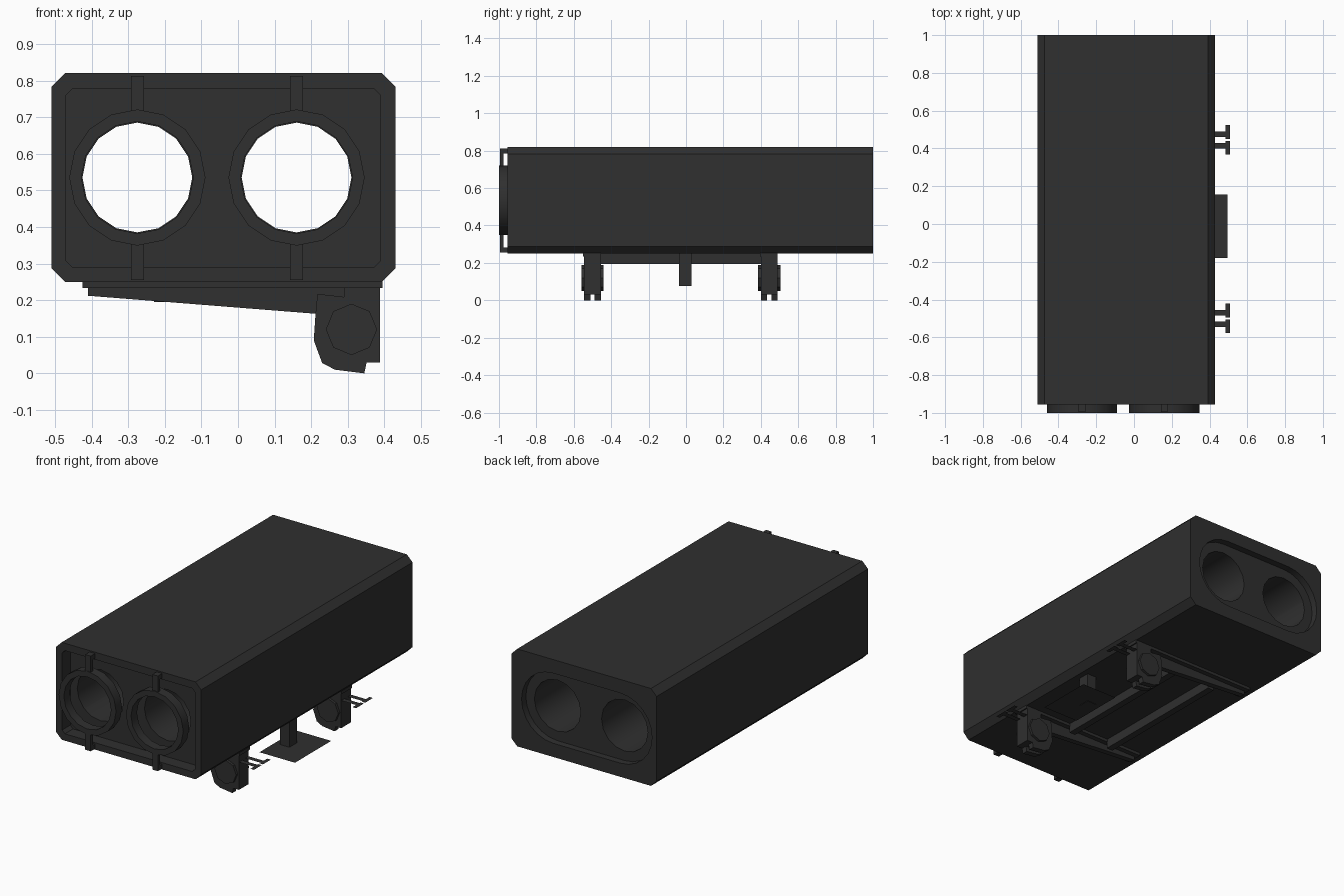
import bpy, bmesh, math

if "Cube" in bpy.data.objects:
    bpy.data.objects.remove(bpy.data.objects["Cube"])

mat = bpy.data.materials.new("matte_black")
mat.diffuse_color = (0.029, 0.029, 0.029, 1)
mat.use_nodes = True
mat.node_tree.nodes["Principled BSDF"].inputs["Base Color"].default_value = mat.diffuse_color


def finish(name, bm, smooth=False, fix=True):
    if fix:
        bmesh.ops.recalc_face_normals(bm, faces=bm.faces)
    me = bpy.data.meshes.new(name)
    bm.to_mesh(me)
    bm.free()
    me.materials.append(mat)
    ob = bpy.data.objects.new(name, me)
    bpy.context.collection.objects.link(ob)
    if smooth:
        smooth_sides(ob)
    return ob


def smooth_sides(ob):
    bpy.ops.object.select_all(action='DESELECT')
    ob.select_set(True)
    bpy.context.view_layer.objects.active = ob
    bpy.ops.object.shade_smooth_by_angle(angle=math.radians(30))


def prism(name, pts, y0, y1):
    """Extrude an (x, z) outline along y."""
    bm = bmesh.new()
    a = [bm.verts.new((x, y0, z)) for x, z in pts]
    b = [bm.verts.new((x, y1, z)) for x, z in pts]
    n = len(pts)
    bm.faces.new(a)
    bm.faces.new(b[::-1])
    for i in range(n):
        bm.faces.new((a[i], b[i], b[(i + 1) % n], a[(i + 1) % n]))
    return finish(name, bm)


def box(name, x0, x1, y0, y1, z0, z1):
    return prism(name, [(x0, z0), (x1, z0), (x1, z1), (x0, z1)], y0, y1)


def circle(cx, cz, r, n, start=0.0):
    return [(cx + r * math.cos(start + 2 * math.pi * i / n),
             cz + r * math.sin(start + 2 * math.pi * i / n)) for i in range(n)]


def chamfered(x0, x1, z0, z1, c):
    return [(x0 + c, z0), (x1 - c, z0), (x1, z0 + c), (x1, z1 - c),
            (x1 - c, z1), (x0 + c, z1), (x0, z1 - c), (x0, z0 + c)]


def sheet(name, outlines, z):
    """Flat one-sided sheet facing up, from (x, y) rectangles."""
    bm = bmesh.new()
    for x0, x1, y0, y1 in outlines:
        bm.faces.new([bm.verts.new((x, y, z)) for x, y in
                      ((x0, y0), (x1, y0), (x1, y1), (x0, y1))])
    return finish(name, bm, fix=False)


def cut(ob, cutters):
    for c in cutters:
        c.hide_render = True
        m = ob.modifiers.new("cut", 'BOOLEAN')
        m.operation, m.solver, m.object = 'DIFFERENCE', 'EXACT', c
    dg = bpy.context.evaluated_depsgraph_get()
    me = bpy.data.meshes.new_from_object(ob.evaluated_get(dg))
    ob.modifiers.clear()
    ob.data = me
    for c in cutters:
        bpy.data.objects.remove(c)


CX = (-0.275, 0.16)
CZ = 0.535

# Housing with front recess, two through bores and a pill-shaped rear recess
body = prism("housing", chamfered(-0.51, 0.43, 0.25, 0.82, 0.037), -0.955, 1.0)
pill = ([(CX[1] + 0.205 * math.cos(t), CZ + 0.205 * math.sin(t))
         for t in [math.radians(-90 + 15 * i) for i in range(13)]] +
        [(CX[0] + 0.205 * math.cos(t), CZ + 0.205 * math.sin(t))
         for t in [math.radians(90 + 15 * i) for i in range(13)]])
cut(body, [prism("cut_front", chamfered(-0.47, 0.39, 0.29, 0.777, 0.018), -1.2, -0.88),
           prism("cut_rear", pill, 0.96, 1.2)] +
    [prism("cut_bore", circle(cx, CZ, 0.15, 16), -1.2, 1.2) for cx in CX])
smooth_sides(body)

# Front lens rings held by small clips above and below
for cx, side in zip(CX, ("left", "right")):
    bm = bmesh.new()
    loops = [[bm.verts.new((x, y, z)) for x, z in circle(cx, CZ, r, 16)]
             for r, y in ((0.186, -1.0), (0.186, -0.945), (0.153, -0.945), (0.153, -1.0))]
    for k in range(4):
        p, q = loops[k], loops[(k + 1) % 4]
        for i in range(16):
            j = (i + 1) % 16
            bm.faces.new((p[i], p[j], q[j], q[i]))
    finish("lens_ring_" + side, bm, smooth=True)
    for label, z0, z1, f0, f1 in (("upper", 0.715, 0.812, 0.785, 0.812),
                                  ("lower", 0.255, 0.355, 0.255, 0.282)):
        tag = label + "_" + side
        box("clip_" + tag, cx - 0.018, cx + 0.018, -0.995, -0.975, z0, z1)
        box("clip_foot_" + tag, cx - 0.018, cx + 0.018, -0.975, -0.95, f0, f1)

# Rails running between the two clamps
for x, side in ((-0.21, "outer"), (0.06, "inner")):
    box("rail_" + side, x - 0.02, x + 0.02, -0.46, 0.41, 0.195, 0.25)

# Clamp assemblies, front and rear
JAW = [(0.217, 0.217), (0.368, 0.2), (0.36, 0.07), (0.345, 0.0), (0.265, 0.01),
       (0.23, 0.028), (0.207, 0.09), (0.212, 0.165)]
RIB = [(-0.41, 0.24), (-0.41, 0.212), (0.21, 0.163), (0.36, 0.152), (0.36, 0.24)]
for y, end in ((-0.5, "front"), (0.445, "rear")):
    box("mount_strip_" + end, -0.425, 0.395, y - 0.05, y + 0.045, 0.233, 0.252)
    prism("tapered_rib_" + end, RIB, y - 0.016, y + 0.016)
    for s in (-1, 1):
        yc = y + s * 0.028
        prism("clamp_jaw_" + end, JAW, yc - 0.017, yc + 0.017)
    box("clamp_bracket_" + end, 0.29, 0.388, y - 0.045, y + 0.045, 0.03, 0.235)
    prism("clamp_knob_" + end, circle(0.31, 0.12, 0.07, 8, 0.0), y - 0.06, y + 0.06)
    # Thin T-shaped levers
    sheet("levers_" + end,
          [r for s in (-1, 1) for r in
           ((0.36, 0.485, y + s * 0.03 - 0.015, y + s * 0.03 + 0.015),
            (0.485, 0.508, y + s * 0.042 - 0.036, y + s * 0.042 + 0.036))], 0.192)

# Central post with its thin foot plate
box("centre_post", 0.3, 0.36, -0.038, 0.03, 0.076, 0.25)
sheet("foot_plate", [(0.265, 0.495, -0.18, 0.155)], 0.078)
